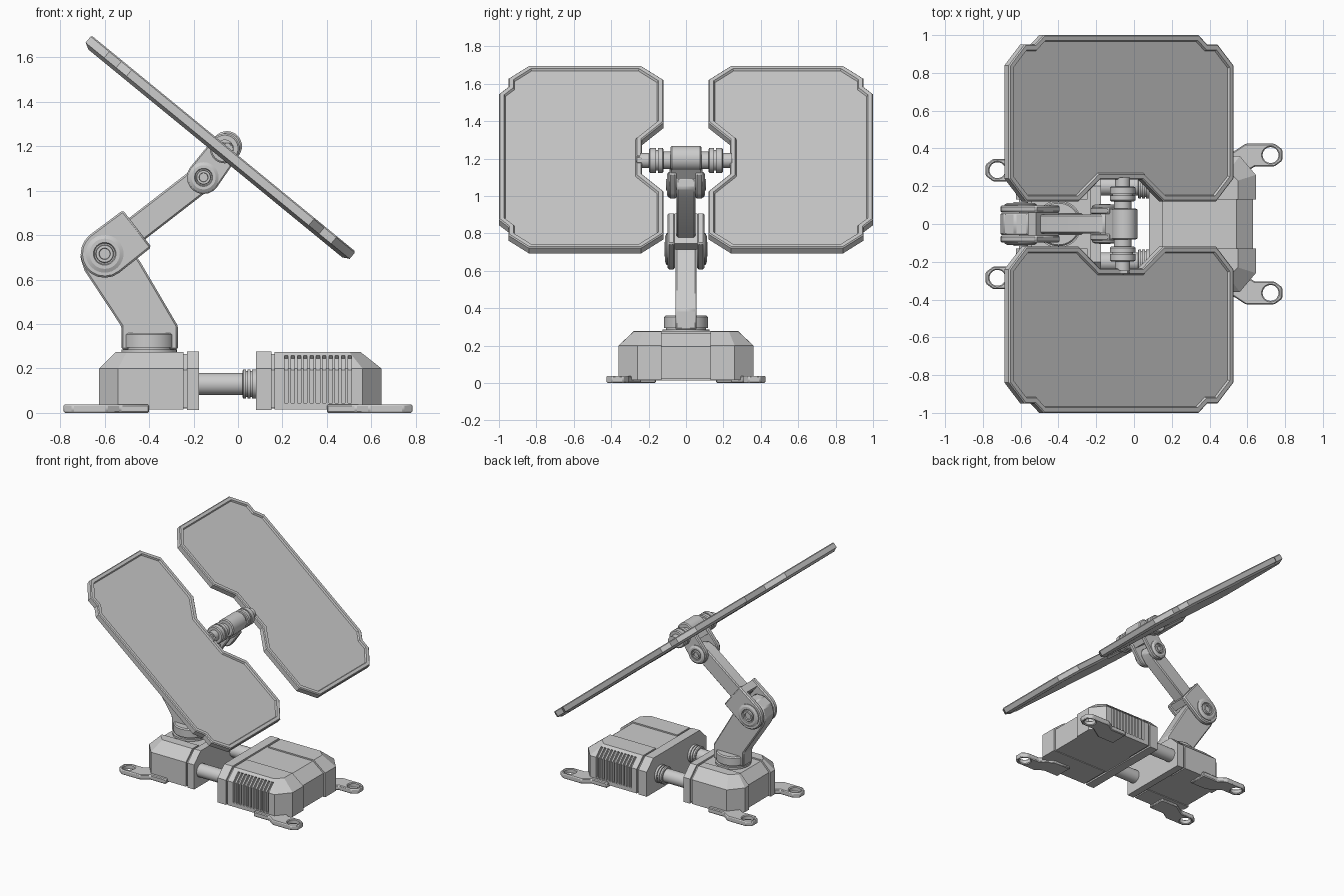
import bpy, bmesh, math
from mathutils import Vector

if "Cube" in bpy.data.objects:
    bpy.data.objects.remove(bpy.data.objects["Cube"])


def loft(name, loops, bevel=0):
    """Skin a stack of equal-length point loops and cap both ends."""
    bm = bmesh.new()
    rows = [[bm.verts.new(p) for p in lp] for lp in loops]
    n = len(rows[0])
    for a, b in zip(rows, rows[1:]):
        for i in range(n):
            bm.faces.new((a[i], a[(i + 1) % n], b[(i + 1) % n], b[i]))
    bm.faces.new(rows[0])
    bm.faces.new(rows[-1])
    bmesh.ops.recalc_face_normals(bm, faces=bm.faces)
    me = bpy.data.meshes.new(name)
    bm.to_mesh(me)
    bm.free()
    ob = bpy.data.objects.new(name, me)
    bpy.context.collection.objects.link(ob)
    if bevel:
        m = ob.modifiers.new("bevel", "BEVEL")
        m.width, m.segments = bevel, 1
    return ob


def slab_y(name, pts, y0, y1, bevel=0):
    return loft(name, [[(x, y, z) for x, z in pts] for y in (y0, y1)], bevel)


def lathe(name, axis, center, profile, n=32):
    """Solid of revolution; profile is (position along axis, radius)."""
    loops = []
    for d, r in profile:
        lp = []
        for i in range(n):
            a = 2 * math.pi * i / n
            c, s = r * math.cos(a), r * math.sin(a)
            off = {"x": (d, c, s), "y": (c, d, s), "z": (c, s, d)}[axis]
            lp.append(Vector(center) + Vector(off))
        loops.append(lp)
    return loft(name, loops)


def cut(ob, cutter):
    m = ob.modifiers.new("cut", "BOOLEAN")
    m.operation, m.object, m.solver = "DIFFERENCE", cutter, "EXACT"
    bpy.context.view_layer.objects.active = ob
    bpy.ops.object.modifier_apply(modifier="cut")
    bpy.data.objects.remove(cutter)


def inset(pts, d):
    """Mitred inward offset of a counter-clockwise outline."""
    out = []
    for i, p in enumerate(pts):
        p, a, b = Vector(p), Vector(pts[i - 1]), Vector(pts[(i + 1) % len(pts)])
        e, f = (p - a).normalized(), (b - p).normalized()
        n1, n2 = Vector((-e.y, e.x)), Vector((-f.y, f.x))
        out.append(p + (n1 + n2) * d / (1 + n1.dot(n2)))
    return out


# Two tilted panels: rim, recessed face, chamfered back
half = [(.145, .235), (.29, .12), (.65, .12), (.768, .24), (.768, .84),
        (.66, .95), (.59, .95), (.53, 1.0)]
outline = half + [(-u, v) for u, v in reversed(half)]
tilt = math.radians(39.3)
U = Vector((math.cos(tilt), 0, -math.sin(tilt)))
N = Vector((math.sin(tilt), 0, math.cos(tilt)))
C = Vector((-.065, 0, 1.212))
for side, s in (("left", 1), ("right", -1)):
    loops = [[C + U * u + N * h + Vector((0, s * v, 0)) for u, v in inset(outline, d)]
             for d, h in ((.03, -.058), (.012, -.048), (0, -.042), (0, -.006), (.006, 0),
                          (.028, 0), (.034, -.012))]
    loft("panel_" + side, loops)

# Base blocks: (sign of x, width reduction)
for end, sx, dy in (("rear", 1, 0), ("front", -1, .08)):
    x0, xi = (.165, .08) if sx > 0 else (.245, .175)
    xp = x0 - .015
    dx = 0 if sx > 0 else .02
    for side, s in (("left", 1), ("right", -1)):
        low = [(x0, .13), (.645 - dx, .13), (.645 - dx, .26 - dy), (.56 - dx, .36 - dy), (x0, .36 - dy)]
        top = [(x0, .13), (.55, .13), (.55, .23 - dy), (.50, .28 - dy), (x0, .28 - dy)]
        pod = loft(f"{end}_pod_{side}", [[(sx * x, s * y, z) for x, y in lp]
                                         for lp, z in ((low, .015), (low, .2), (top, .275))])
        if sx > 0:
            # Side vent slots, wrapping over the shoulder
            prof = [(.34, .045), (.42, .045), (.42, .27), (.31, .27), (.285, .245), (.34, .193)]
            for k in range(11):
                x = .21 + k * .0284
                cut(pod, loft("slot", [[(xx, s * y, z) for y, z in prof] for xx in (x, x + .016)]))
        # Mounting foot with bolt hole
        foot = [(.40, .24), (.40, .385), (.53, .385), (.59, .425), (.745, .425), (.785, .395),
                (.785, .335), (.745, .305), (.64, .305), (.54, .24)]
        ft = loft(f"{end}_foot_{side}", [[(sx * x, s * (y - dy), z) for x, y in foot] for z in (0, .038)], .006)
        cut(ft, lathe("hole", "z", (sx * .723, s * (.365 - dy), 0), [(-.1, .042), (.1, .042)], 24))
        # Slide rod and ribbed collar
        if sx > 0:
            lathe("slide_rod_" + side, "x", (0, s * .2, .13), [(-.2, .05), (.1, .05)])
            lathe("rod_collar_" + side, "x", (0, s * .2, .13),
                  [(.02, .06), (.025, .066), (.037, .066), (.037, .058), (.043, .058), (.043, .066),
                   (.057, .066), (.057, .058), (.063, .058), (.063, .066), (.085, .066)])
    # Recessed centre strip
    slab_y(f"{end}_core", [(sx * x, z) for x, z in
                           ((xp, .02), (.63 - dx, .02), (.63 - dx, .195), (.542, .265), (xp, .265))], -.14, .14)
    # End plate facing the rods, and the seam behind it
    for nm, a, b, e in (("plate", xi, xp, 0), ("seam", xp, x0, .012)):
        w, t = .36 - dy - e, .28 - dy - e
        prof = [(-w, .012 + e), (w, .012 + e), (w, .2 - e / 2), (t, .277 - e), (-t, .277 - e), (-w, .2 - e / 2)]
        loft(f"{end}_{nm}", [[(sx * x, y, z) for y, z in prof] for x in (a, b)])

# Turntable
lathe("turntable", "z", (-.4, 0, 0), [(.27, .125), (.285, .125), (.285, .108), (.295, .108), (.295, .118),
                                     (.352, .118), (.36, .11)], 40)

# Lower arm
E, J, H = (-.60, .716), (-.155, 1.06), (-.05, 1.20)


def link(c, d, pts):
    """Map (along, across) points to x,z from c toward direction d."""
    L = math.hypot(*d)
    a, b = d[0] / L, d[1] / L
    return [(c[0] + u * a - v * b, c[1] + u * b + v * a) for u, v in pts]


def rounded(r, end, w, n=10):
    """Link outline: round at the origin, square at the far end."""
    arc = [(r * math.cos(t), r * math.sin(t)) for t in
           [math.pi / 2 + math.pi * i / n for i in range(n + 1)]]
    return arc + [(end, -w), (end, w)]


slab_y("lower_arm", [(-.69, .64), (-.525, .39), (-.525, .285), (-.27, .285), (-.27, .39), (-.44, .68),
                     (-.51, .775), (-.56, .815), (-.63, .815), (-.69, .775), (-.71, .70)], -.057, .057, .008)

# Upper arm, elbow fork and head fork
D, K = (J[0] - E[0], J[1] - E[1]), (H[0] - J[0], H[1] - J[1])
slab_y("upper_arm", link(E, D, [(.12, -.06), (.53, -.06), (.59, -.045), (.62, 0), (.59, .045), (.53, .06), (.12, .06)]),
       -.05, .05, .008)
slab_y("elbow_bridge", link(E, D, [(.125, -.1), (.18, -.1), (.18, .1), (.125, .1)]), -.062, .062)
slab_y("head_bridge", link(J, K, [(.085, -.06), (.175, -.06), (.175, .06), (.085, .06)]), -.08, .08)
lathe("head_barrel", "y", (H[0], 0, H[1]), [(-.082, .06), (-.076, .068), (.076, .068), (.082, .06)])
for side, s in (("left", 1), ("right", -1)):
    slab_y("elbow_cheek_" + side, link(E, D, rounded(.108, .185, .105)), s * .06, s * .098, .008)
    slab_y("head_cheek_" + side, link(J, K, rounded(.075, .125, .07)), s * .052, s * .088, .006)
    # Pivot caps with stepped bolt heads
    for nm, c, y, r in (("elbow", E, .098, .085), ("head", J, .088, .068)):
        lathe(f"{nm}_cap_{side}", "y", (c[0], 0, c[1]),
              [(s * (y - .02), r), (s * (y + .006), r), (s * (y + .014), r * .8), (s * (y + .014), r * .6),
               (s * (y + .006), r * .55), (s * (y + .006), r * .48), (s * (y + .018), r * .45),
               (s * (y + .018), r * .3), (s * (y + .008), r * .28)])
    # Hinge shaft with grooved rings reaching the panel
    lathe("hinge_shaft_" + side, "y", (H[0] - .01, 0, H[1] - .01),
          [(s * y, r) for y, r in ((.07, .047), (.12, .047), (.12, .06), (.126, .067), (.15, .067), (.15, .055),
                                   (.16, .055), (.16, .067), (.192, .067), (.198, .06), (.198, .04), (.245, .04))])

# Locking lever on the right end of the hinge
slab_y("lever_stem", [(-.065, 1.185), (-.03, 1.185), (-.03, 1.215), (-.065, 1.215)], -.265, -.19, .004)
slab_y("lever_handle", [(-.085, 1.19), (-.02, 1.175), (-.02, 1.205), (-.085, 1.22)], -.265, -.235, .004)

# Smooth the round parts, keep edges sharp
for ob in bpy.data.objects:
    ob.select_set(ob.type == "MESH")
    bpy.context.view_layer.objects.active = ob
bpy.ops.object.shade_smooth_by_angle(angle=math.radians(25))
